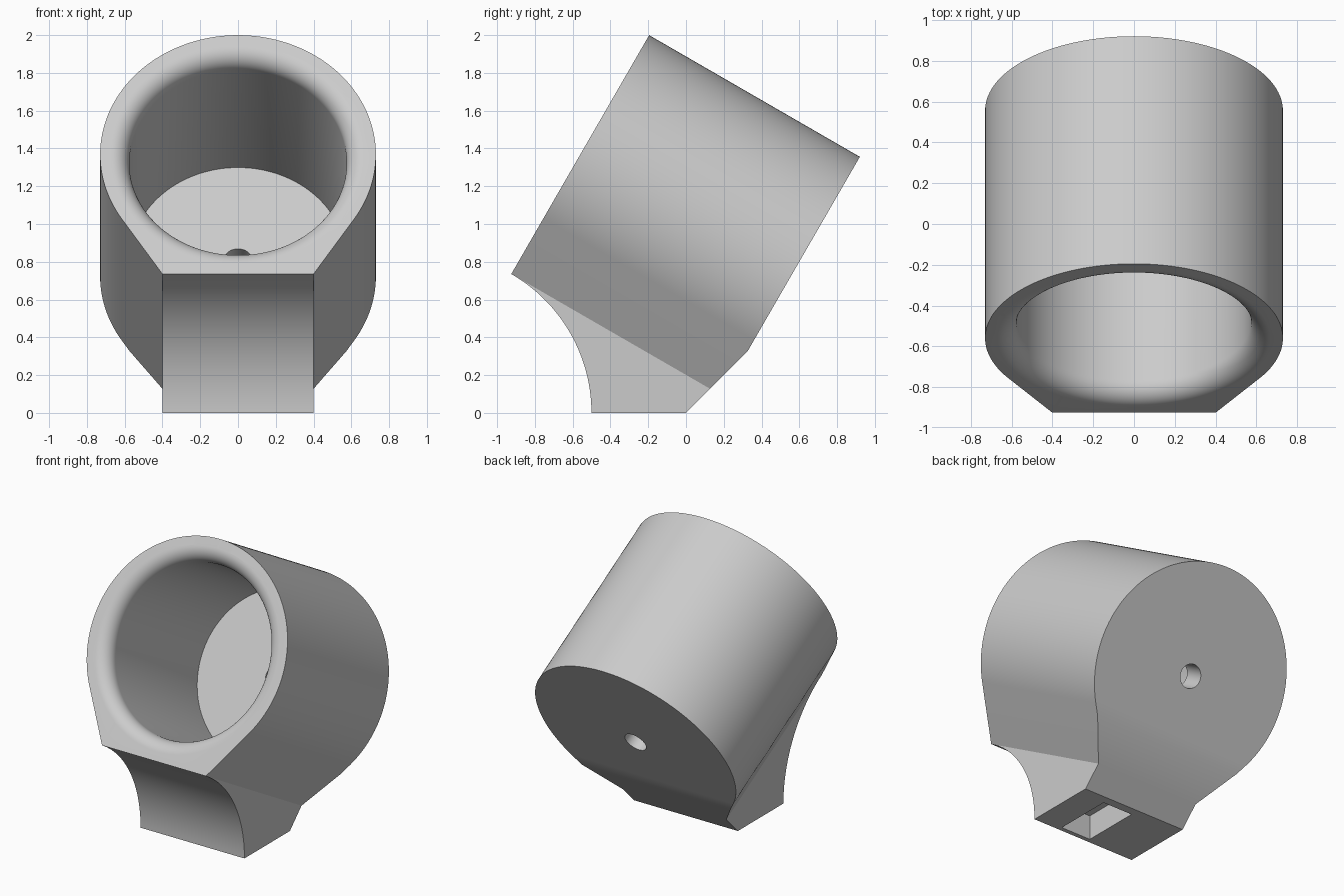
import bpy, bmesh
from math import sin, cos, pi, atan2, radians
from mathutils import Vector, Matrix

cube = bpy.data.objects.get("Cube")
if cube:
    bpy.data.objects.remove(cube)

R, HALF, LENGTH = 0.73, 0.4, 1.288       # outer radius, foot half width, body length
BORE, LIP, DEPTH, HOLE = 0.575, 0.095, 1.133, 0.078
AXIS = Vector((0, cos(pi / 6), -sin(pi / 6)))   # body axis, running back and down
UP = Vector((0, 0.5, cos(pi / 6)))
SIDE = Vector((-1, 0, 0))
CENTRE = Vector((0, -0.56, 1.3675))             # middle of the front rim

grey = bpy.data.materials.new("light grey")
grey.use_nodes = True
colour = (0.6, 0.6, 0.6, 1)
grey.diffuse_color = colour
grey.node_tree.nodes["Principled BSDF"].inputs["Base Color"].default_value = colour


def finish(bm, name):
    bmesh.ops.recalc_face_normals(bm, faces=bm.faces)
    mesh = bpy.data.meshes.new(name)
    bm.to_mesh(mesh)
    bm.free()
    mesh.materials.append(grey)
    ob = bpy.data.objects.new(name, mesh)
    bpy.context.collection.objects.link(ob)
    return ob


def prism(name, points, direction):
    bm = bmesh.new()
    face = bm.faces.new([bm.verts.new(p) for p in points])
    new = bmesh.ops.extrude_face_region(bm, geom=[face])["geom"]
    bmesh.ops.translate(bm, vec=direction,
                        verts=[v for v in new if isinstance(v, bmesh.types.BMVert)])
    return finish(bm, name)


def side_prism(name, yz, x0, x1):
    return prism(name, [(x0, y, z) for y, z in yz], Vector((x1 - x0, 0, 0)))


def lathe(name, profile, steps=160):
    bm = bmesh.new()
    verts = [bm.verts.new((r, 0, t)) for r, t in profile]
    edges = [bm.edges.new(pair) for pair in zip(verts, verts[1:])]
    bmesh.ops.spin(bm, geom=verts + edges, cent=(0, 0, 0), axis=(0, 0, 1),
                   angle=2 * pi, steps=steps)
    bmesh.ops.remove_doubles(bm, verts=bm.verts, dist=0.0001)
    frame = Matrix((SIDE, UP, AXIS)).transposed().to_4x4()
    bm.transform(Matrix.Translation(CENTRE) @ frame)
    return finish(bm, name)


def combine(target, tool, operation):
    mod = target.modifiers.new(operation.lower(), 'BOOLEAN')
    mod.operation, mod.object, mod.solver = operation, tool, 'EXACT'
    bpy.context.view_layer.objects.active = target
    bpy.ops.object.modifier_apply(modifier=mod.name)
    bpy.data.objects.remove(tool)


# Tilted barrel: round above, tangent sides running down to a flat
start = 2 * atan2(HALF, R) - pi / 2
n = 140
section = [(R * cos(a), R * sin(a)) for a in
           (start + (pi - 2 * start) * i / n for i in range(n + 1))]
section += [(-HALF, -R), (HALF, -R)]
body = prism("holder_body", [CENTRE + SIDE * x + UP * v for x, v in section], AXIS * LENGTH)

# Foot with a concave front that meets the underside of the barrel
corner = CENTRE - UP * R
sweep = corner.z / sin(pi / 3)
foot_yz = [(0.3, 0), (corner.y + sweep * 0.5, 0)]
foot_yz += [(corner.y - sweep * 0.5 + sweep * cos(a), sweep * sin(a))
            for a in (pi / 3 * i / 32 for i in range(1, 33))]
for along in (0.1, 1.27):
    p = corner + AXIS * along + UP * 0.08
    foot_yz.append((p.y, p.z))
foot = side_prism("foot", foot_yz, -HALF, HALF)
combine(body, foot, 'UNION')

# Chamfer under the back
combine(body, side_prism("back_chamfer", [(-0.2, -0.2), (1, 1), (1, -0.2)], -1, 1),
        'DIFFERENCE')

# Bore with a rounded lip and a small hole through the back wall
profile = [(0, -0.1), (BORE + LIP, -0.1)]
profile += [(BORE + LIP - LIP * cos(a), LIP - LIP * sin(a))
            for a in (pi / 2 * (1 - i / 14) for i in range(15))]
profile += [(BORE, DEPTH), (HOLE, DEPTH), (HOLE, LENGTH + 0.1), (0, LENGTH + 0.1)]
combine(body, lathe("bore", profile), 'DIFFERENCE')

# Pocket in the underside of the foot
combine(body, side_prism("pocket", [(-0.47, -0.1), (-0.06, -0.1), (-0.06, 0.17), (-0.47, 0.17)],
                         -0.03, 0.2), 'DIFFERENCE')

bpy.ops.object.select_all(action='DESELECT')
body.select_set(True)
bpy.context.view_layer.objects.active = body
bpy.ops.object.shade_smooth_by_angle(angle=radians(30))
